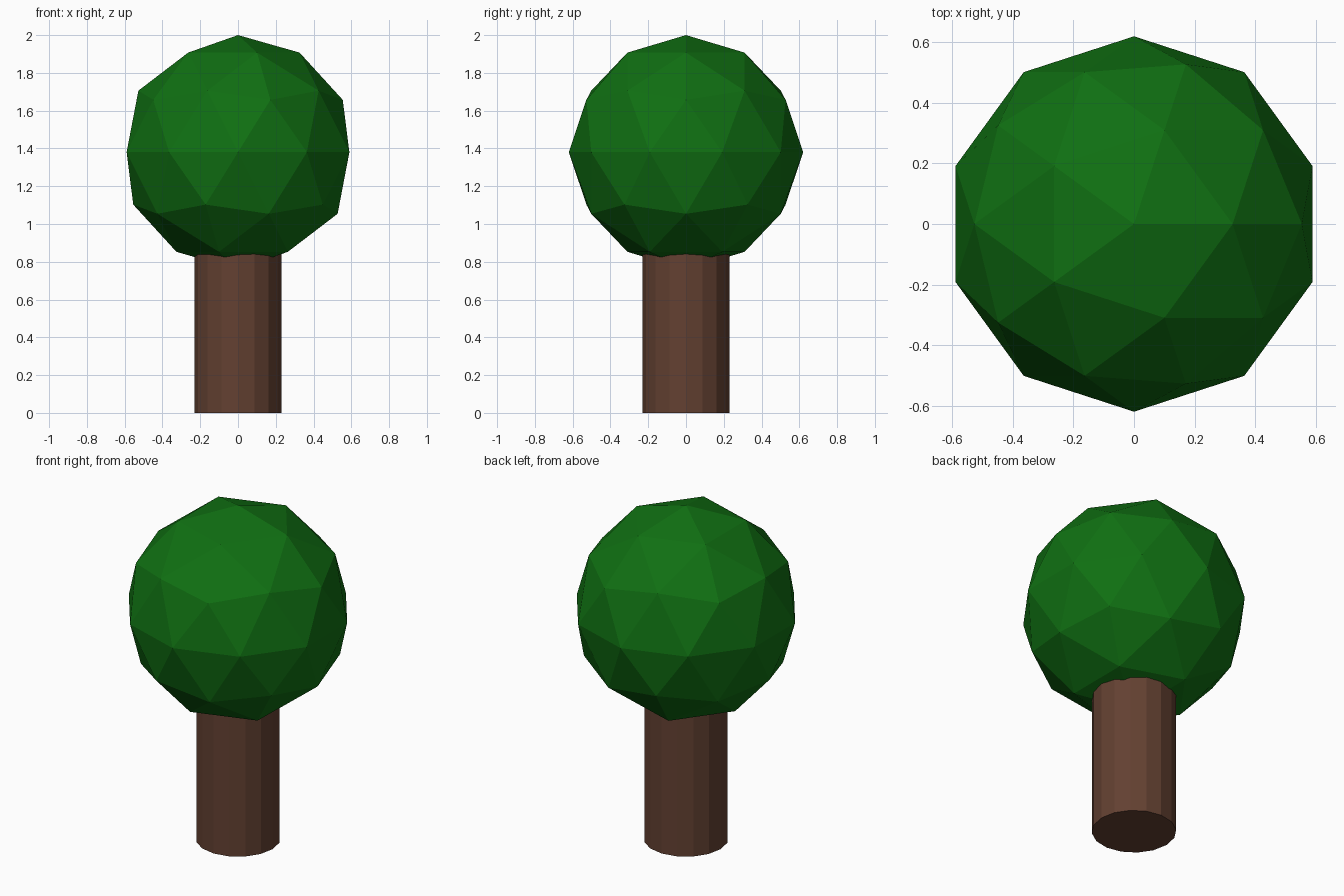
import bpy

if "Cube" in bpy.data.objects:
    bpy.data.objects.remove(bpy.data.objects["Cube"])


def material(name, colour):
    mat = bpy.data.materials.new(name)
    mat.diffuse_color = (*colour, 1.0)
    mat.use_nodes = True
    mat.node_tree.nodes["Principled BSDF"].inputs["Base Color"].default_value = mat.diffuse_color
    return mat


def finish(name, mat):
    obj = bpy.context.object
    obj.name = name
    obj.data.materials.append(mat)
    bpy.ops.object.shade_flat()
    return obj


leaf_green = material("leaf green", (0.005, 0.16, 0.006))
bark_brown = material("bark brown", (0.125, 0.052, 0.031))

# Trunk: sixteen-sided post whose top is buried in the crown
TRUNK_TOP = 0.90
bpy.ops.mesh.primitive_cylinder_add(vertices=16, radius=0.23, depth=TRUNK_TOP,
                                    location=(0, 0, TRUNK_TOP / 2))
finish("trunk", bark_brown)

# Crown: faceted ball of leaves
CROWN_RADIUS = 0.62
bpy.ops.mesh.primitive_ico_sphere_add(subdivisions=2, radius=CROWN_RADIUS,
                                      location=(0, 0, 2 - CROWN_RADIUS))
finish("crown", leaf_green)
